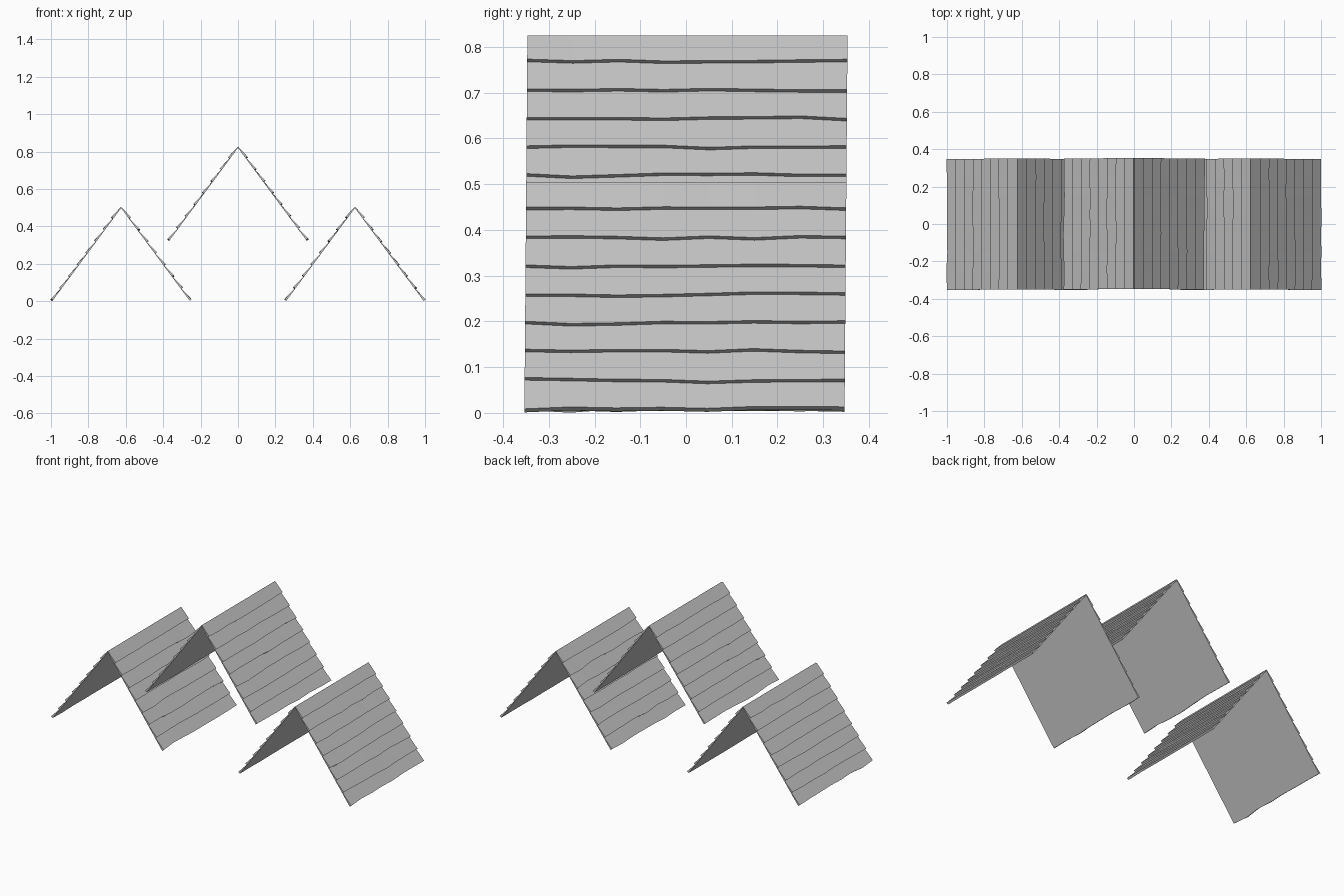
import bpy, bmesh, math, random

if "Cube" in bpy.data.objects:
    bpy.data.objects.remove(bpy.data.objects["Cube"])

random.seed(4)
ROWS, SEGS = 8, 7            # shingle courses per slope, segments along each course
FIRST, PITCH = 0.070, 0.0777  # length of the top course, then the spacing of the rest
THIN, THICK = 0.003, 0.013   # course thickness at its upper and lower edge
CX, CZ = 0.595, 0.804        # downhill direction of a slope
HALF_DEPTH = 0.35

slate = bpy.data.materials.new("slate_grey")
slate.diffuse_color = (0.55, 0.55, 0.55, 1)
slate.use_nodes = True
slate.node_tree.nodes["Principled BSDF"].inputs["Base Color"].default_value = slate.diffuse_color


def slope_profile():
    """Stepped section as (distance downhill, height above underside)."""
    pts = [(0.0, 0.0), (-0.0035, 0.0048)]
    for i in range(ROWS):
        s = FIRST + i * PITCH
        pts.append((s, THICK))
        if i < ROWS - 1:
            pts.append((s, THIN))
    pts.append((FIRST + (ROWS - 1) * PITCH, 0.0))
    return pts


def build_slope(name, px, pz, side):
    profile = slope_profile()
    bm = bmesh.new()
    rings = []
    for j in range(SEGS + 1):
        y = -HALF_DEPTH + 2 * HALF_DEPTH * j / SEGS
        # each course edge wanders slightly up and down the slope
        wobble = [random.gauss(0, 0.0022) for _ in range(ROWS)]
        ring = []
        for k, (s, h) in enumerate(profile):
            if k > 1:
                s += wobble[(k - 2) // 2]
            x = px + side * (s * CX + h * CZ)
            z = max(0.0, pz - s * CZ + h * CX)
            ring.append(bm.verts.new((x, y + 0.008 * (z - 0.42), z)))
        rings.append(ring)
    # stepped shingle surface, butt edges and flat underside
    n = len(profile)
    for a, b in zip(rings, rings[1:]):
        for k in range(n):
            m = (k + 1) % n
            bm.faces.new((a[k], a[m], b[m], b[k]))
    # gable ends
    bm.faces.new(rings[0])
    bm.faces.new(list(reversed(rings[-1])))
    bmesh.ops.recalc_face_normals(bm, faces=bm.faces)
    mesh = bpy.data.meshes.new(name)
    bm.to_mesh(mesh)
    bm.free()
    mesh.materials.append(slate)
    bpy.context.collection.objects.link(bpy.data.objects.new(name, mesh))


# Three gabled roofs: a raised one between two lower ones
for label, px, pz in (("left", -0.625, 0.498), ("middle", 0.0, 0.820), ("right", 0.625, 0.498)):
    for side_name, side in (("west", -1), ("east", 1)):
        build_slope(f"{label}_roof_{side_name}_slope", px, pz, side)
